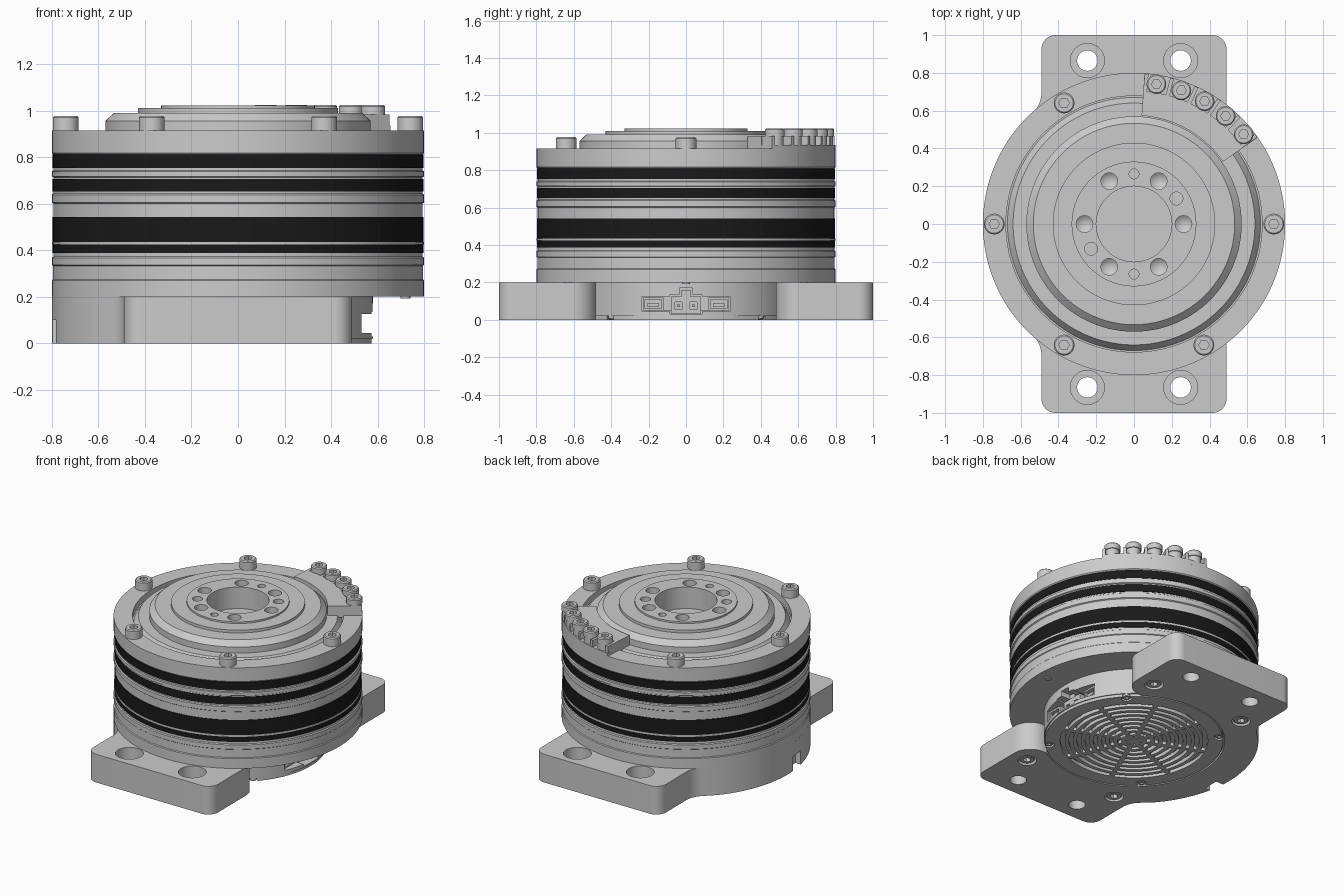
import bpy, bmesh
from math import sin, cos, tan, radians, pi
from mathutils import Vector

if "Cube" in bpy.data.objects:
    bpy.data.objects.remove(bpy.data.objects["Cube"])

black = bpy.data.materials.new("black_band")
black.diffuse_color = (0.01, 0.01, 0.01, 1)
black.use_nodes = True
black.node_tree.nodes["Principled BSDF"].inputs["Base Color"].default_value = black.diffuse_color


def finish(bm, name, mat=None):
    bmesh.ops.recalc_face_normals(bm, faces=bm.faces)
    me = bpy.data.meshes.new(name)
    bm.to_mesh(me)
    bm.free()
    ob = bpy.data.objects.new(name, me)
    bpy.context.collection.objects.link(ob)
    if mat:
        me.materials.append(mat)
    return ob


def lathe(name, prof, x=0, y=0, n=128, mat=None):
    """Closed (r, z) profile turned about a vertical axis."""
    bm = bmesh.new()
    rings = []
    for r, z in prof:
        if r == 0:
            rings.append([bm.verts.new((x, y, z))] * n)
        else:
            rings.append([bm.verts.new((x + r * cos(2 * pi * i / n), y + r * sin(2 * pi * i / n), z))
                          for i in range(n)])
    for k, a in enumerate(rings):
        b = rings[(k + 1) % len(rings)]
        for i in range(n):
            j = (i + 1) % n
            vs = list(dict.fromkeys([a[i], a[j], b[j], b[i]]))
            if len(vs) > 2:
                bm.faces.new(vs)
    return finish(bm, name, mat)


def cyl(name, x, y, r, z0, z1, n=32):
    return lathe(name, [(0, z0), (r, z0), (r, z1), (0, z1)], x, y, n)


def ring(name, r0, r1, z0, z1, mat=None):
    return lathe(name, [(r0, z0), (r1, z0), (r1, z1), (r0, z1)], mat=mat)


def prism(name, pts, z0, z1):
    bm = bmesh.new()
    f = bm.faces.new([bm.verts.new((p[0], p[1], z0)) for p in pts])
    ext = bmesh.ops.extrude_face_region(bm, geom=[f])
    for v in ext["geom"]:
        if isinstance(v, bmesh.types.BMVert):
            v.co.z = z1
    return finish(bm, name)


def box(name, x0, x1, y0, y1, z0, z1, turn=0):
    c, s = cos(radians(turn)), sin(radians(turn))
    pts = [(x0, y0), (x1, y0), (x1, y1), (x0, y1)]
    return prism(name, [(x * c - y * s, x * s + y * c) for x, y in pts], z0, z1)


def cut(ob, *cutters):
    bpy.context.view_layer.objects.active = ob
    for c in cutters:
        m = ob.modifiers.new("cut", "BOOLEAN")
        m.operation, m.solver, m.object = "DIFFERENCE", "EXACT", c
        bpy.ops.object.modifier_apply(modifier=m.name)
        bpy.data.objects.remove(c)


def polar(r, deg):
    return r * cos(radians(deg)), r * sin(radians(deg))


def arc(r, a0, a1, n):
    return [polar(r, a0 + (a1 - a0) * i / n) for i in range(n + 1)]


def rounded(pts):
    """Outline with a fillet radius per corner (x, y, radius)."""
    out = []
    for i, p in enumerate(pts):
        q = Vector(p[:2])
        if len(p) < 3:
            out.append(q)
            continue
        a = (Vector(pts[i - 1][:2]) - q).normalized()
        b = (Vector(pts[(i + 1) % len(pts)][:2]) - q).normalized()
        h = a.angle(b) / 2
        d = p[2] / tan(h)
        c = q + (a + b).normalized() * p[2] / sin(h)
        v0, v1 = q + a * d - c, q + b * d - c
        out += [c + v0.lerp(v1, k / 10).normalized() * p[2] for k in range(11)]
    return out


def screw(name, x, y, z, r, h, s=1):
    """Socket head; s=-1 points it downwards."""
    b = 0.12 * r
    ob = lathe(name, [(0, z), (r, z), (r, z + s * (h - b)), (r - b, z + s * h), (0, z + s * h)], x, y, 32)
    lo, hi = sorted((z + s * h * 0.4, z + s * (h + 0.02)))
    cut(ob, cyl("hex", x, y, r * 0.5, lo, hi, 6))


# Base: two mounting plates, round left side, recessed right wall
half = [(0.325, 0.48), (0.49, 0.48, 0.13), (0.49, 1, 0.075), (-0.49, 1, 0.075), (-0.49, 0.632, 0.15)]
outline = arc(0.58, -54, 54, 40) + half + arc(0.8, 140, 220, 44) + \
    [(p[0], -p[1], *p[2:]) for p in reversed(half)]
base = prism("base", rounded(outline), 0, 0.2)
for sx in (-1, 1):
    for sy in (-1, 1):
        x, y = 0.247 * sx, 0.865 * sy
        cut(base, lathe("bore", [(0, -0.1), (0.054, -0.1), (0.054, 0.09), (0.09, 0.09), (0.09, 0.3), (0, 0.3)],
                        x, y, 48))
        x, y = 0.365 * sx, 0.635 * sy
        cut(base, cyl("bore", x, y, 0.06, -0.1, 0.07))
        screw("base_screw", x, y, 0.07, 0.05, 0.065, -1)
cut(base,
    lathe("pocket", [(0, -0.1), (0.583, -0.1), (0.583, 0.02), (0.5, 0.02), (0.5, 0.05), (0, 0.05)]),
    box("side_notch", -0.9, -0.74, -0.17, -0.06, -0.1, 0.1),
    box("slot", 0.46, 0.7, -0.235, 0.235, 0.045, 0.125),
    box("slot", 0.46, 0.7, -0.085, 0.085, 0.03, 0.135),
    box("slot", 0.46, 0.7, -0.035, 0.035, 0.1, 0.17))

# Ventilated bottom cover
cover = ring("bottom_cover", 0.475, 0.573, 0, 0.025)
for k in range(4):
    x, y = polar(0.55, 45 + 90 * k)
    cut(cover, cyl("bore", x, y, 0.034, -0.1, 0.018))
    screw("cover_screw", x, y, 0.025, 0.026, 0.022, -1)
cyl("vent_hub", 0, 0, 0.03, 0, 0.025)
for k in range(8):
    r = 0.055 + 0.052 * k
    ring("vent_ring", r, r + 0.026, 0, 0.025)
for k in range(4):
    box("vent_spoke", -0.49, 0.49, -0.014, 0.014, 0.001, 0.024, 22.5 + 45 * k)

# Side connectors
for y, w, z0, z1 in ((-0.175, 0.055, 0.05, 0.12), (0.175, 0.055, 0.05, 0.12), (0, 0.08, 0.035, 0.125)):
    c = box("connector", 0.44, 0.522, y - w, y + w, z0, z1)
    if y:
        cut(c, box("c", 0.48, 0.6, y - w + 0.012, y + w - 0.012, z0 + 0.012, z1 - 0.012))
        box("connector_tongue", 0.45, 0.515, y - 0.03, y + 0.03, z0 + 0.02, z0 + 0.04)
    else:
        for py in (-0.04, 0.04):
            cut(c, box("c", 0.48, 0.6, py - 0.018, py + 0.018, 0.055, 0.095))
            box("connector_pin", 0.45, 0.515, py - 0.007, py + 0.007, 0.068, 0.082)
box("connector_latch", 0.44, 0.515, -0.025, 0.025, 0.12, 0.16)

# Main drum with stepped rings and seal groove on top
lathe("drum", [
    (0, 0.2), (0.8, 0.2), (0.8, 0.27), (0.795, 0.275), (0.795, 0.333), (0.8, 0.337), (0.8, 0.367),
    (0.793, 0.372), (0.793, 0.387), (0.78, 0.387), (0.78, 0.424), (0.798, 0.424), (0.798, 0.436),
    (0.78, 0.436), (0.78, 0.542), (0.793, 0.542), (0.793, 0.6), (0.8, 0.605), (0.8, 0.638),
    (0.793, 0.643), (0.793, 0.652), (0.78, 0.652), (0.78, 0.706), (0.793, 0.706), (0.793, 0.713),
    (0.8, 0.717), (0.8, 0.738), (0.793, 0.742), (0.793, 0.752), (0.78, 0.752), (0.78, 0.81),
    (0.793, 0.81), (0.8, 0.818), (0.8, 0.915), (0.678, 0.915), (0.678, 0.87), (0.67, 0.87),
    (0.64, 0.912), (0.56, 0.912), (0.56, 0.87), (0, 0.87)])
for z0, z1 in ((0.387, 0.424), (0.436, 0.542), (0.652, 0.706), (0.752, 0.81)):
    ring("black_band", 0.77, 0.796, z0, z1, black)
lathe("underside_screw", [(0, 0.192), (0.022, 0.192), (0.022, 0.21), (0, 0.21)], 0.72, 0, 24)

# Rotating output flange with bolt holes
flange = lathe("output_flange", [
    (0.2, 0.86), (0.57, 0.86), (0.57, 0.955), (0.533, 0.99), (0.43, 0.99), (0.43, 1.01),
    (0.33, 1.01), (0.33, 1.022), (0.2, 1.022)])
for k in range(6):
    x, y = polar(0.262, 60 * k)
    cut(flange, lathe("bore", [(0, 0.92), (0.044, 0.955), (0.044, 1.1), (0, 1.1)], x, y, 32))
for r, a, hr in ((0.265, 90, 0.026), (0.265, 270, 0.026), (0.262, 31, 0.034), (0.262, 210, 0.034)):
    cut(flange, cyl("bore", *polar(r, a), hr, 0.95, 1.1))

# Rim screws
for a in (0, 120, 180, 240, 300):
    screw("rim_screw", *polar(0.74, a), 0.91, 0.055, 0.067)

# Terminal block with five screws and dividers
prism("terminal_block", arc(0.575, 35, 86, 24) + arc(0.705, 86, 35, 24), 0.9, 0.982)
prism("terminal_shelf", arc(0.7, 35, 86, 24) + arc(0.8, 86, 35, 24), 0.9, 0.935)
for k in range(5):
    x, y = polar(0.75, 39.3 + 10.4 * k)
    cyl("terminal_post", x, y, 0.046, 0.92, 0.982)
    screw("terminal_screw", x, y, 0.98, 0.052, 0.043)
for k in range(6):
    box("terminal_divider", 0.69, 0.797, -0.01, 0.01, 0.92, 0.982, 35.9 + 9.86 * k)

bpy.ops.object.select_all(action="SELECT")
bpy.context.view_layer.objects.active = base
bpy.ops.object.shade_smooth_by_angle(angle=radians(30))
